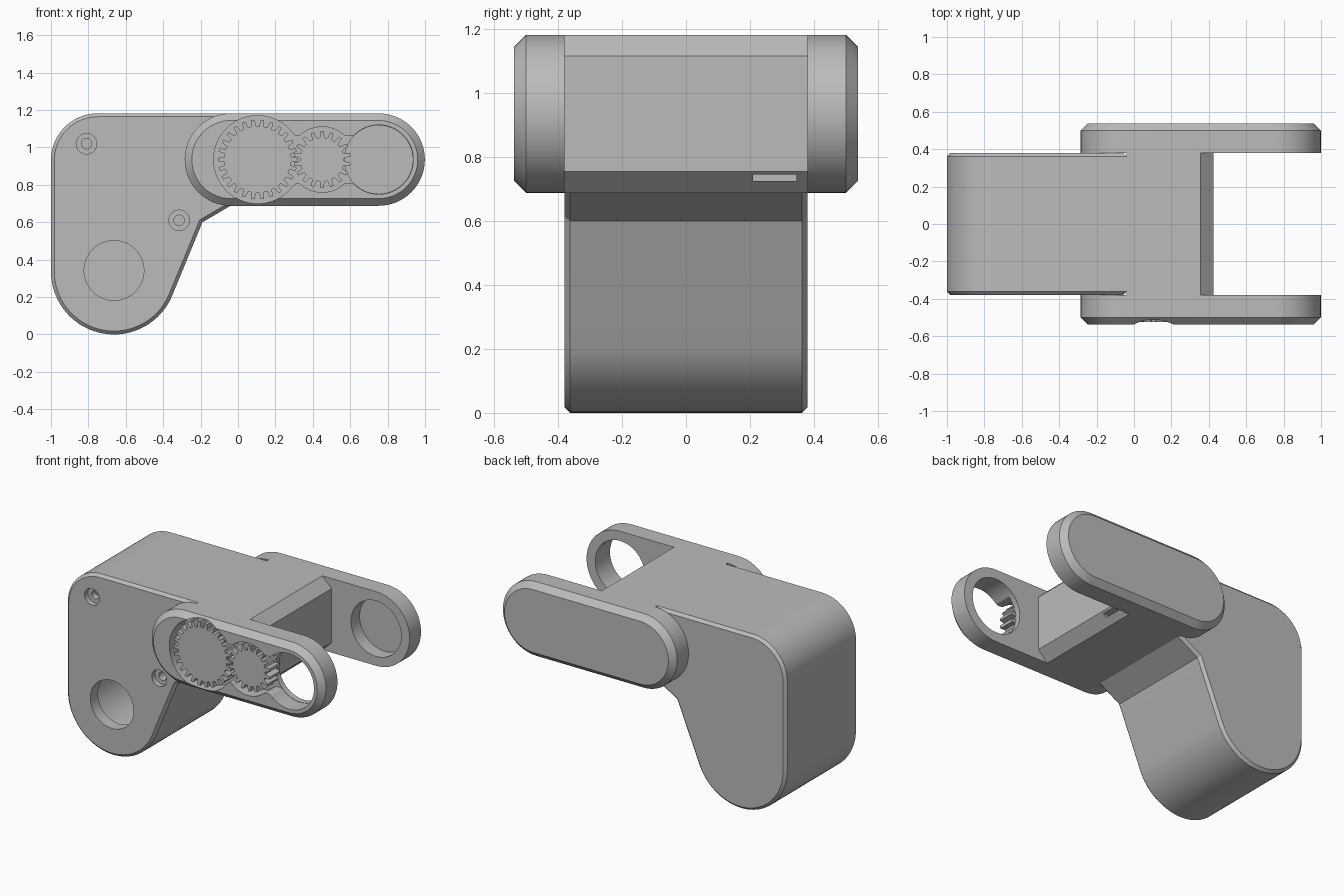
import bpy, bmesh
from math import sin, cos, pi, sqrt, radians

if "Cube" in bpy.data.objects:
    bpy.data.objects.remove(bpy.data.objects["Cube"], do_unlink=True)

grey = bpy.data.materials.new("plain_grey")
grey.use_nodes = True
grey.diffuse_color = (0.5, 0.5, 0.5, 1)
grey.node_tree.nodes["Principled BSDF"].inputs["Base Color"].default_value = (0.5, 0.5, 0.5, 1)

AXIS_Z = 0.935          # height of the arm centre line
R = 0.247               # arm end radius
BIG, SMALL, END = 0.105, 0.45, 0.752


def arc(cx, cz, r, a0, a1, n=24):
    """Points along an arc, angles in degrees."""
    return [(cx + r * cos(radians(a0 + (a1 - a0) * i / n)),
             cz + r * sin(radians(a0 + (a1 - a0) * i / n))) for i in range(n + 1)]


def circle(cx, cz, r, n=48):
    return arc(cx, cz, r, 0, 360, n)[:-1]


def prism(name, profile, y0, y1, chamfer=0, ends=()):
    """Extrude an x-z profile along y, chamfering the rims at the given y ends."""
    bm = bmesh.new()
    face = bm.faces.new([bm.verts.new((x, y0, z)) for x, z in profile])
    grown = bmesh.ops.extrude_face_region(bm, geom=[face])["geom"]
    for v in grown:
        if isinstance(v, bmesh.types.BMVert):
            v.co.y = y1
    bmesh.ops.recalc_face_normals(bm, faces=bm.faces)
    rim = [e for e in bm.edges
           if any(all(abs(v.co.y - y) < 1e-5 for v in e.verts) for y in ends)]
    if chamfer:
        bmesh.ops.bevel(bm, geom=rim, offset=chamfer, segments=1, affect='EDGES')
    mesh = bpy.data.meshes.new(name)
    bm.to_mesh(mesh)
    bm.free()
    mesh.materials.append(grey)
    obj = bpy.data.objects.new(name, mesh)
    bpy.context.collection.objects.link(obj)
    return obj


def cut(obj, cutter):
    """Subtract a cutter from a part and discard the cutter."""
    bpy.context.view_layer.objects.active = obj
    mod = obj.modifiers.new("cut", 'BOOLEAN')
    mod.operation, mod.solver, mod.object = 'DIFFERENCE', 'EXACT', cutter
    bpy.ops.object.modifier_apply(modifier=mod.name)
    bpy.data.objects.remove(cutter, do_unlink=True)


def box(x0, x1, z0, z1):
    return [(x0, z0), (x1, z0), (x1, z1), (x0, z1)]


# Body: rounded elbow housing with a chamfered rim
elbow = ([(-0.04, 1.182), (-0.04, 0.688), (-0.19, 0.6)]
         + arc(-0.663, 0.337, 0.337, -23, -180, 40)
         + arc(-0.75, 0.932, 0.25, 180, 90, 20))
body = prism("body", elbow, -0.38, 0.38, 0.018, (-0.38, 0.38))

# Hollow interior, reached through the round front opening
cavity = arc(-0.663, 0.337, 0.27, 180, 360, 32) + [(-0.393, 1.05), (-0.933, 1.05)]
cut(body, prism("cavity", cavity, -0.3, 0.3))
cut(body, prism("opening", circle(-0.663, 0.342, 0.16), -0.5, -0.2))

# Counterbored screw holes
for x, z in ((-0.81, 1.02), (-0.315, 0.61)):
    cut(body, prism("counterbore", circle(x, z, 0.055, 32), -0.5, -0.345))
    cut(body, prism("screw_hole", circle(x, z, 0.028, 24), -0.5, -0.25))

# Crossbar between the arms, with sloped end edges and a narrow slot
bar = prism("crossbar", [(-0.04, 1.182), (0.355, 1.182), (0.425, 1.115), (0.425, 0.755),
                         (0.355, 0.688), (-0.04, 0.688)], -0.38, 0.38)
cut(bar, prism("slot", box(0.36, 0.5, 0.725, 0.745), 0.21, 0.345))

# Side arms: stadium plates chamfered on the outside
stadium = arc(END, AXIS_Z, R, -90, 90, 32) + arc(-0.038, AXIS_Z, R, 90, 270, 32)
front_arm = prism("front_arm", stadium, -0.538, -0.38, 0.038, (-0.538,))
back_arm = prism("back_arm", stadium, 0.38, 0.538, 0.038, (0.538,))

# Round socket on the inside of the back arm, through hole in the front arm
cut(back_arm, prism("socket", circle(END, AXIS_Z, 0.185), 0.3, 0.47))


# Gear pocket: three overlapping circles joined by necks
def half_height(x):
    rounds = ((BIG, 0.235), (SMALL, 0.175), (END, 0.185))
    h = max(sqrt(max(r * r - (x - c) ** 2, 0)) for c, r in rounds)
    return max(h, 0.125) if BIG < x < END else h


x0, x1 = BIG - 0.235, END + 0.185
mid, half = (x0 + x1) / 2, (x1 - x0) / 2
steps = [mid - half * cos(pi * i / 90) for i in range(91)]
pocket = ([(x, AXIS_Z - half_height(x)) for x in steps]
          + [(x, AXIS_Z + half_height(x)) for x in steps[-2:0:-1]])
cut(front_arm, prism("pocket", pocket, -0.7, -0.42))
cut(front_arm, prism("end_hole", circle(END, AXIS_Z, 0.183), -0.6, -0.3))


# Gears seated in the pocket
def gear(name, cx, outer, root, teeth, turn):
    pts = []
    for i in range(teeth):
        for r, f in ((root, -0.3), (outer, -0.17), (outer, 0.17), (root, 0.3)):
            a = 2 * pi * (i + f + turn) / teeth
            pts.append((cx + r * cos(a), AXIS_Z + r * sin(a)))
    return prism(name, pts, -0.525, -0.415)


gear("big_gear", BIG, 0.213, 0.178, 26, 0)
gear("small_gear", SMALL, 0.153, 0.118, 18, 0.5)

# Smooth shading on the rounded parts, sharp edges kept
for obj in (body, front_arm, back_arm):
    bpy.ops.object.select_all(action='DESELECT')
    obj.select_set(True)
    bpy.context.view_layer.objects.active = obj
    bpy.ops.object.shade_smooth_by_angle(angle=radians(25))
